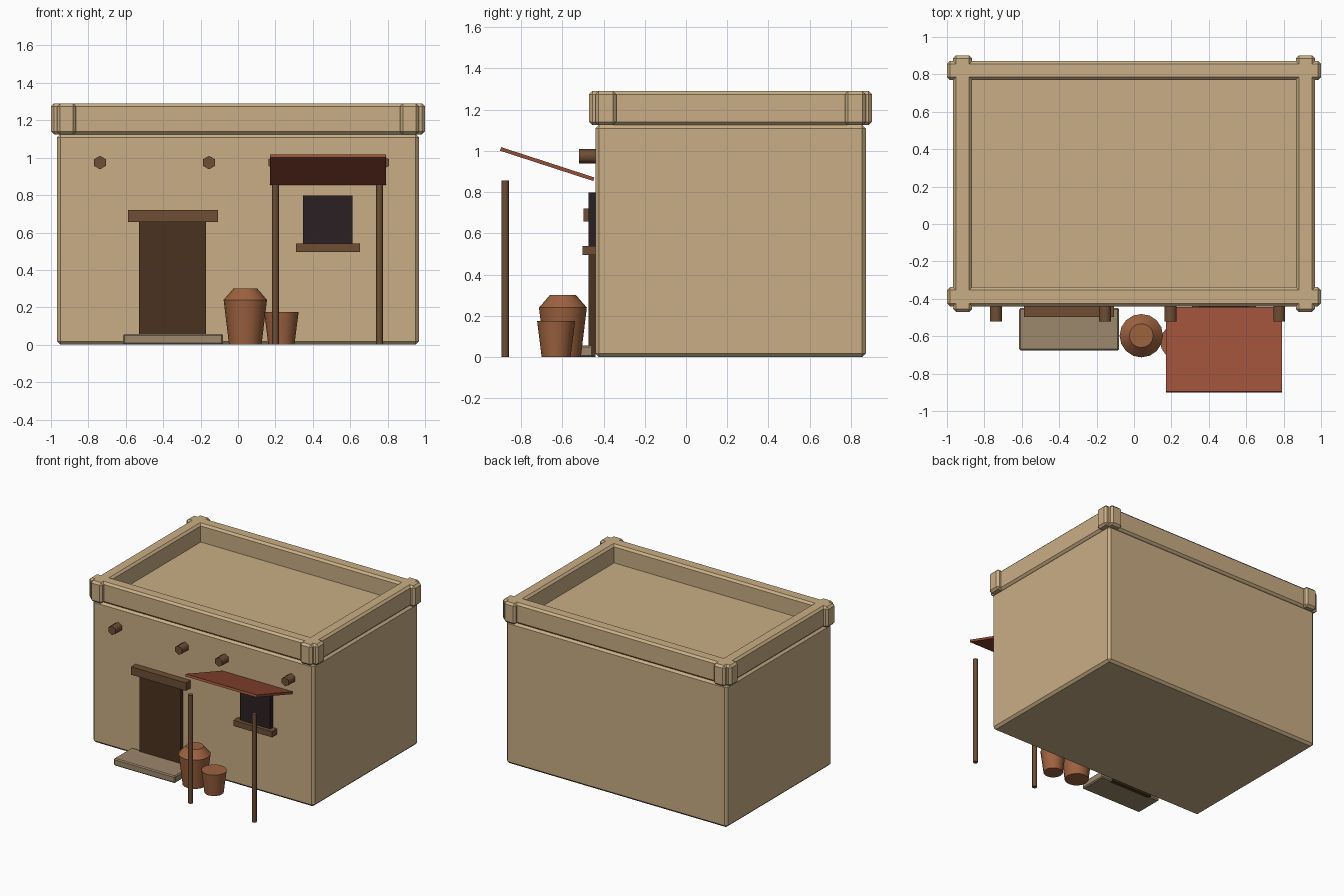
import bpy
import bmesh
from math import radians

cube = bpy.data.objects.get("Cube")
if cube:
    bpy.data.objects.remove(cube, do_unlink=True)


def make_material(name, *rgb):
    """Flat material from display (sRGB) values."""
    linear = [((c / 255 + 0.055) / 1.055) ** 2.4 for c in rgb] + [1]
    mat = bpy.data.materials.new(name)
    mat.use_nodes = True
    mat.diffuse_color = linear
    mat.node_tree.nodes["Principled BSDF"].inputs["Base Color"].default_value = linear
    return mat


adobe = make_material("adobe", 201, 174, 133)
wood = make_material("wood", 110, 78, 53)
door_wood = make_material("dark door wood", 74, 50, 30)
window_dark = make_material("dark window", 42, 32, 34)
stone = make_material("step stone", 156, 135, 108)
cloth = make_material("red awning cloth", 151, 78, 55)
clay = make_material("clay", 157, 98, 63)


def add_object(name, bm, mat):
    mesh = bpy.data.meshes.new(name)
    bmesh.ops.recalc_face_normals(bm, faces=bm.faces)
    bm.to_mesh(mesh)
    bm.free()
    mesh.materials.append(mat)
    obj = bpy.data.objects.new(name, mesh)
    bpy.context.collection.objects.link(obj)
    return obj


def box(name, mat, x, y, z, bevel=0):
    """Box from (low, high) ranges, with optional chamfered edges."""
    bm = bmesh.new()
    bmesh.ops.create_cube(bm, size=1)
    for v in bm.verts:
        for axis, (low, high) in enumerate((x, y, z)):
            v.co[axis] = high if v.co[axis] > 0 else low
    obj = add_object(name, bm, mat)
    if bevel:
        mod = obj.modifiers.new("chamfer", "BEVEL")
        mod.width = bevel
        mod.segments = 1
    return obj


def turned(name, mat, location, profile, sides):
    """Capped solid of revolution from (radius, height) rings, smooth around, sharp at rings."""
    bm = bmesh.new()
    for (r1, z1), (r2, z2) in zip(profile, profile[1:]):
        ring = bmesh.ops.create_cone(bm, segments=sides, radius1=r1, radius2=r2,
                                     depth=z2 - z1, cap_ends=False)
        bmesh.ops.translate(bm, verts=ring["verts"], vec=(0, 0, (z1 + z2) / 2))
    bmesh.ops.remove_doubles(bm, verts=bm.verts, dist=0.0005)
    bmesh.ops.holes_fill(bm, edges=[e for e in bm.edges if e.is_boundary], sides=0)
    for face in bm.faces:
        face.smooth = True
    for edge in bm.edges:
        low, high = edge.verts
        edge.smooth = abs(low.co.z - high.co.z) > 0.001
    obj = add_object(name, bm, mat)
    obj.location = location
    return obj


# House body and the raised flat roof inside the parapet
front, back, side = -0.44, 0.872, 0.967
box("house_body", adobe, (-side, side), (front, back), (0, 1.127), 0.018)
box("roof_floor", adobe, (-0.9, 0.9), (front + 0.06, back - 0.06), (1.1, 1.147))

# Parapet: four beams that cross and poke out at the corners
height = (1.125, 1.29)
thick = 0.102
box("parapet_front", adobe, (-1, 1), (front, front + thick), height, 0.016)
box("parapet_back", adobe, (-1, 1), (back - thick, back), height, 0.016)
for name, sign in (("left", 1), ("right", -1)):
    span = sorted((sign * side, sign * (side - thick)))
    box("parapet_" + name, adobe, span, (front - 0.03, back + 0.03), height, 0.016)

# Doorway
box("door", door_wood, (-0.528, -0.172), (-0.473, front), (0, 0.657))
box("door_lintel", wood, (-0.587, -0.108), (-0.497, front), (0.657, 0.72))
box("door_step", stone, (-0.615, -0.079), (-0.676, -0.45), (0, 0.057), 0.008)

# Window
box("window", window_dark, (0.348, 0.613), (-0.473, front), (0.54, 0.798))
box("window_sill", wood, (0.311, 0.651), (-0.503, front), (0.495, 0.54))

# Hexagonal roof beam ends along the front wall
for i, x in enumerate((-0.738, -0.155, 0.195, 0.776)):
    beam = turned("roof_beam_%d" % (i + 1), wood, (x, front + 0.02, 0.974),
                  [(0.036, 0), (0.036, 0.1)], 6)
    beam.rotation_euler.x = radians(90)

# Awning that slopes down to the wall, and its two posts
awning = box("awning", cloth, (-0.31, 0.31), (-0.238, 0.238), (-0.009, 0.009))
awning.location = (0.48, -0.673, 0.936)
awning.rotation_euler.x = radians(-18)
for name, x in (("right", 0.2), ("left", 0.757)):
    turned("awning_post_" + name, wood, (x, -0.877, 0),
           [(0.018, 0), (0.018, 0.857)], 8)

# Clay pots
turned("tall_jar", clay, (0.039, -0.597, 0),
       [(0.087, 0), (0.116, 0.24), (0.064, 0.3)], 16)
turned("small_pot", clay, (0.232, -0.63, 0), [(0.07, 0), (0.092, 0.175)], 16)
